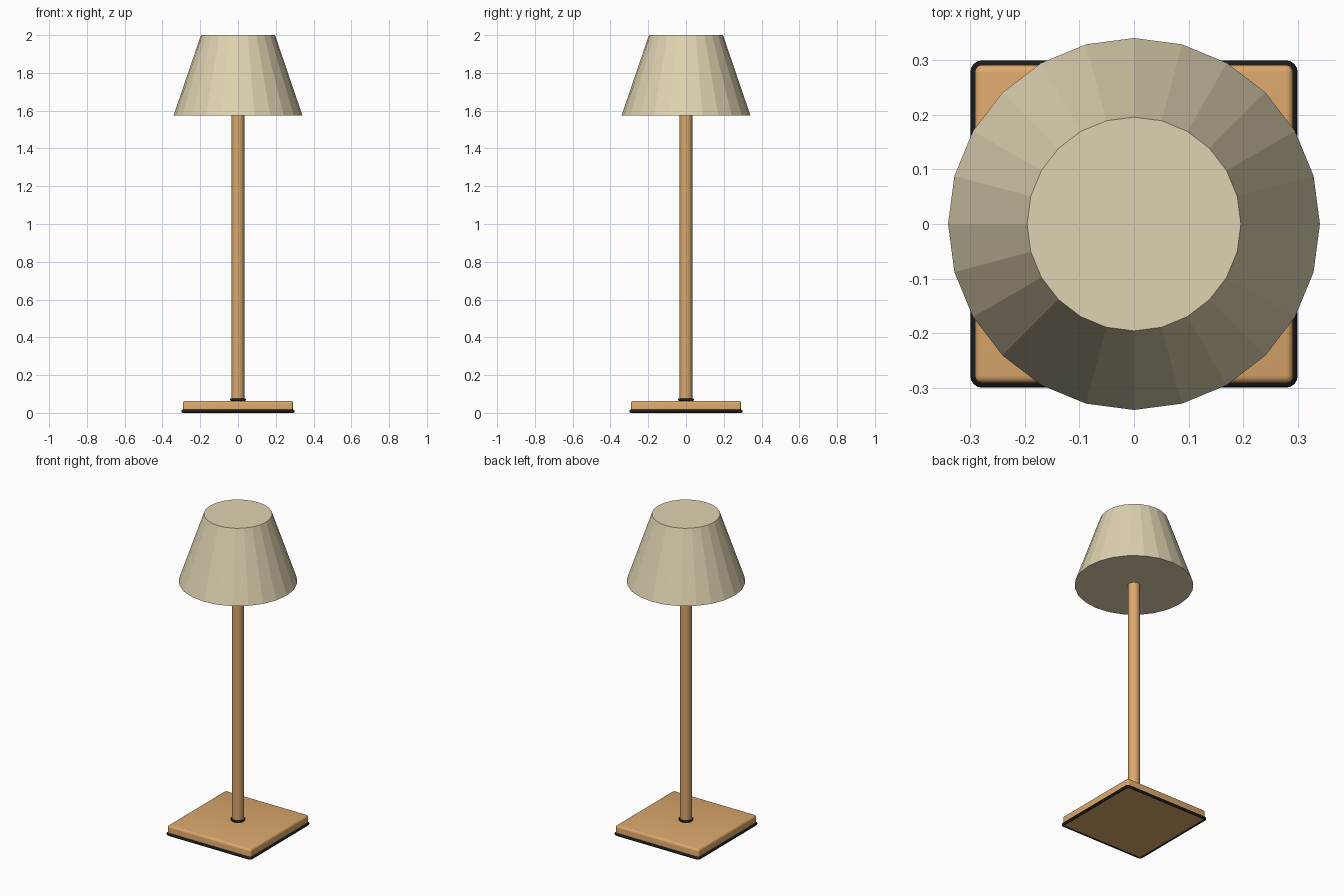
import bpy
import bmesh
from math import cos, sin, pi

cube = bpy.data.objects.get("Cube")
if cube:
    bpy.data.objects.remove(cube, do_unlink=True)


def material(name, rgb):
    mat = bpy.data.materials.new(name)
    mat.use_nodes = True
    mat.diffuse_color = (*rgb, 1)
    mat.node_tree.nodes["Principled BSDF"].inputs["Base Color"].default_value = (*rgb, 1)
    return mat


WOOD = material("warm wood", (0.71, 0.39, 0.15))
LINEN = material("cream linen", (0.74, 0.65, 0.44))
DARK = material("dark trim", (0.012, 0.01, 0.008))


def finish(name, mat, smooth=True):
    obj = bpy.context.object
    obj.name = obj.data.name = name
    obj.data.materials.append(mat)
    if smooth:
        bpy.ops.object.shade_smooth_by_angle(angle=pi / 4)
    return obj


def cone(name, mat, r1, r2, z1, z2, sides, smooth):
    bpy.ops.mesh.primitive_cone_add(vertices=sides, radius1=r1, radius2=r2,
                                    depth=z2 - z1, location=(0, 0, (z1 + z2) / 2))
    return finish(name, mat, smooth)


# Square base with softened edges
HALF, BOTTOM, TOP = 0.292, 0.003, 0.064
bpy.ops.mesh.primitive_cube_add(size=1, location=(0, 0, (BOTTOM + TOP) / 2))
base = bpy.context.object
base.scale = (2 * HALF, 2 * HALF, TOP - BOTTOM)
bpy.ops.object.transform_apply(location=False, rotation=False, scale=True)
bm = bmesh.new()
bm.from_mesh(base.data)
edges = [e for e in bm.edges if max(v.co.z for v in e.verts) > 0]
bmesh.ops.bevel(bm, geom=edges, offset=0.014, segments=4, profile=0.5, affect="EDGES")
bm.to_mesh(base.data)
bm.free()
finish("base", WOOD)

# Rounded dark trim running around the foot of the base
TUBE, CORNER, SIDE = 0.009, 0.012, 0.291
path = []
for quarter, (sx, sy) in enumerate([(1, 1), (-1, 1), (-1, -1), (1, -1)]):
    for step in range(5):
        a = (quarter + step / 4) * pi / 2
        path.append((sx * (SIDE - CORNER) + CORNER * cos(a),
                     sy * (SIDE - CORNER) + CORNER * sin(a), TUBE, 1))
curve = bpy.data.curves.new("base_trim", "CURVE")
curve.dimensions = "3D"
curve.bevel_depth = TUBE
curve.bevel_resolution = 3
spline = curve.splines.new("POLY")
spline.points.add(len(path) - 1)
for point, co in zip(spline.points, path):
    point.co = co
spline.use_cyclic_u = True
curve.materials.append(DARK)
trim = bpy.data.objects.new("base_trim", curve)
bpy.context.collection.objects.link(trim)

# Pole and its collar ring
cone("pole", WOOD, 0.034, 0.034, 0.05, 1.6, 24, True)
bpy.ops.mesh.primitive_torus_add(location=(0, 0, 0.07), major_radius=0.035,
                                 minor_radius=0.007, major_segments=32, minor_segments=10)
finish("pole_collar", DARK)

# Faceted, closed lampshade
cone("lampshade", LINEN, 0.341, 0.196, 1.575, 2.0, 24, False)
